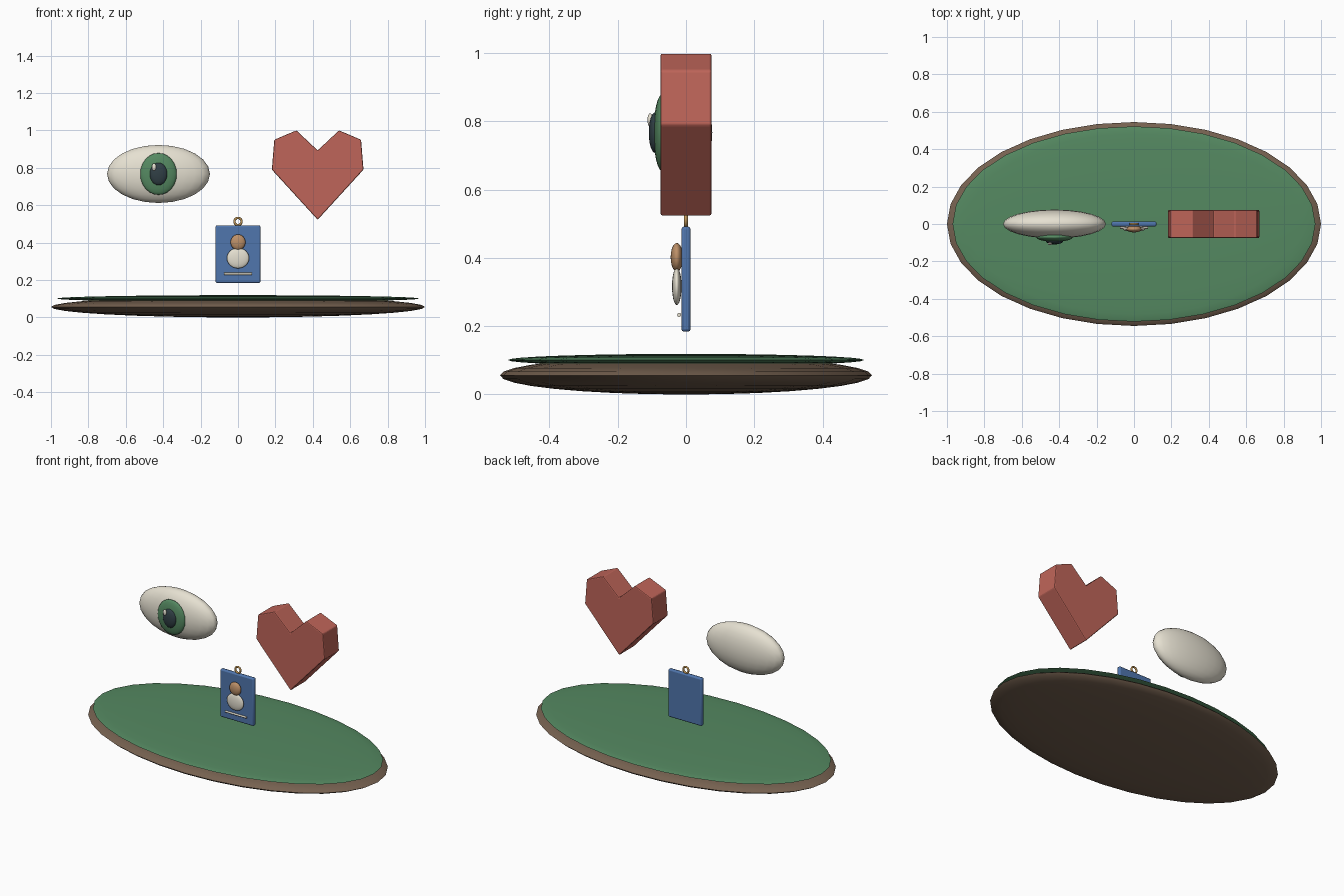
import bpy, bmesh, math

if "Cube" in bpy.data.objects:
    bpy.data.objects.remove(bpy.data.objects["Cube"])


def mat(name, r, g, b):
    m = bpy.data.materials.new(name)
    m.diffuse_color = (r, g, b, 1)
    m.use_nodes = True
    m.node_tree.nodes["Principled BSDF"].inputs["Base Color"].default_value = m.diffuse_color
    return m


BROWN = mat("earth", 0.18, 0.12, 0.08)
GREEN = mat("green", 0.09, 0.25, 0.12)
CREAM = mat("cream", 0.79, 0.75, 0.64)
DARK = mat("dark", 0.03, 0.05, 0.06)
RED = mat("red", 0.52, 0.13, 0.10)
BLUE = mat("blue", 0.08, 0.18, 0.42)
TAN = mat("tan", 0.51, 0.28, 0.14)
GOLD = mat("gold", 0.55, 0.32, 0.10)


def finish(name, material, angle=40):
    ob = bpy.context.object
    ob.name = name
    ob.data.materials.append(material)
    bpy.ops.object.transform_apply(location=False, rotation=True, scale=True)
    bpy.ops.object.shade_smooth_by_angle(angle=math.radians(angle))
    return ob


def ellipsoid(name, loc, radii, material, seg=24, rings=12):
    bpy.ops.mesh.primitive_uv_sphere_add(segments=seg, ring_count=rings, radius=1, location=loc)
    bpy.context.object.scale = radii
    return finish(name, material, 60)


def bevel(ob, width, segments=2):
    m = ob.modifiers.new("bevel", 'BEVEL')
    m.width = width
    m.segments = segments


# Oval island base with grass top
ellipsoid("ground_base", (0, 0, 0.056), (1.0, 0.545, 0.056), BROWN, 32, 16)
ellipsoid("grass_top", (0, 0, 0.101), (0.97, 0.522, 0.018), GREEN, 32, 16)

# Eye
EX, EZ = -0.425, 0.767
ellipsoid("eyeball", (EX, 0, EZ), (0.275, 0.077, 0.155), CREAM)
ellipsoid("iris", (EX, -0.07, EZ), (0.098, 0.025, 0.112), GREEN)
ellipsoid("pupil", (EX, -0.09, EZ), (0.047, 0.019, 0.06), DARK)
ellipsoid("eye_highlight", (EX - 0.024, -0.105, EZ + 0.037), (0.012, 0.008, 0.02), CREAM, 16, 8)

# Heart: half outline mirrored, extruded in depth
half = [(0.245, 0.79), (0.232, 0.95), (0.114, 1.0)]
outline = [(0, 0.522)] + half + [(0, 0.893)] + [(-x, z) for x, z in reversed(half)]
bm = bmesh.new()
face = bm.faces.new([bm.verts.new((x, -0.075, z)) for x, z in outline])
ext = bmesh.ops.extrude_face_region(bm, geom=[face])
bmesh.ops.translate(bm, vec=(0, 0.15, 0),
                    verts=[v for v in ext["geom"] if isinstance(v, bmesh.types.BMVert)])
bmesh.ops.recalc_face_normals(bm, faces=bm.faces)
me = bpy.data.meshes.new("heart")
bm.to_mesh(me)
bm.free()
heart = bpy.data.objects.new("heart", me)
heart.location.x = 0.426
me.materials.append(RED)
bpy.context.collection.objects.link(heart)
bevel(heart, 0.006)

# Badge card
bpy.ops.mesh.primitive_cube_add(size=1, location=(0, 0, 0.338))
bpy.context.object.scale = (0.24, 0.027, 0.308)
bevel(finish("badge_card", BLUE), 0.008)

# Hanging ring
bpy.ops.mesh.primitive_torus_add(major_radius=0.019, minor_radius=0.006, major_segments=20,
                                 minor_segments=8, location=(0, 0, 0.513),
                                 rotation=(math.pi / 2, 0, 0))
finish("badge_ring", GOLD, 60)

# Portrait on the card
ellipsoid("portrait_head", (0, -0.027, 0.402), (0.04, 0.018, 0.042), TAN)
ellipsoid("portrait_body", (0, -0.027, 0.317), (0.06, 0.014, 0.055), CREAM)

# Line strip
bpy.ops.mesh.primitive_cylinder_add(vertices=12, radius=0.006, depth=0.15,
                                    location=(0, -0.02, 0.233), rotation=(0, math.pi / 2, 0))
finish("badge_line", CREAM)
